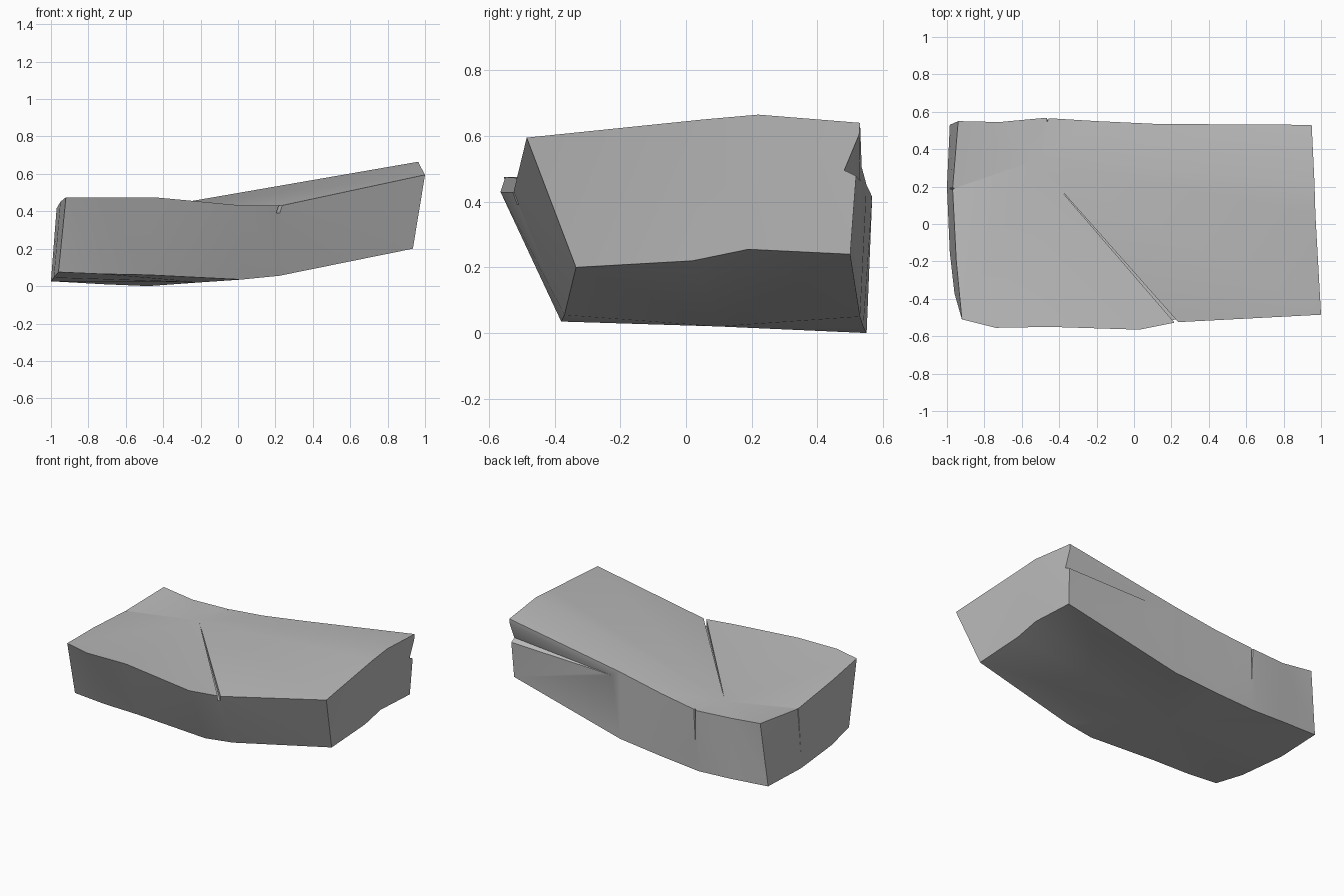
import bpy
import bmesh
from mathutils import Vector

default_cube = bpy.data.objects.get("Cube")
if default_cube:
    bpy.data.objects.remove(default_cube, do_unlink=True)

# Single stone colour
stone = bpy.data.materials.new("grey stone")
stone.use_nodes = True
stone_colour = (0.5, 0.5, 0.5, 1)
stone.diffuse_color = stone_colour
stone.node_tree.nodes["Principled BSDF"].inputs["Base Color"].default_value = stone_colour


def finish_mesh(name, bm):
    """Triangulate, fix normals and link the mesh as a named object."""
    bmesh.ops.triangulate(bm, faces=bm.faces[:])
    bmesh.ops.recalc_face_normals(bm, faces=bm.faces[:])
    mesh = bpy.data.meshes.new(name)
    bm.to_mesh(mesh)
    bm.free()
    mesh.materials.append(stone)
    obj = bpy.data.objects.new(name, mesh)
    bpy.context.collection.objects.link(obj)
    return obj


def build_slab(name, top_points, bottom_points, top_centre, bottom_centre):
    """Two matching outlines joined by walls, each closed by a fan to its centre."""
    bm = bmesh.new()
    top = [bm.verts.new(point) for point in top_points]
    bottom = [bm.verts.new(point) for point in bottom_points]
    top_hub = bm.verts.new(top_centre)
    bottom_hub = bm.verts.new(bottom_centre)
    for i in range(len(top)):
        j = (i + 1) % len(top)
        bm.faces.new((top[i], top[j], top_hub))
        bm.faces.new((bottom[j], bottom[i], bottom_hub))
        bm.faces.new((bottom[i], bottom[j], top[j], top[i]))
    return finish_mesh(name, bm)


def cut_wedge(target, name, tip, base):
    """Cut a tapering crack: a pyramid from the base outline to the tip."""
    bm = bmesh.new()
    tip_vert = bm.verts.new(tip)
    ring = [bm.verts.new(point) for point in base]
    bm.faces.new(ring)
    for i in range(len(ring)):
        bm.faces.new((ring[i], ring[(i + 1) % len(ring)], tip_vert))
    cutter = finish_mesh(name, bm)
    cutter.hide_render = True
    modifier = target.modifiers.new(name, "BOOLEAN")
    modifier.operation = "DIFFERENCE"
    modifier.solver = "EXACT"
    modifier.object = cutter
    bpy.context.view_layer.objects.active = target
    bpy.ops.object.modifier_apply(modifier=modifier.name)
    bpy.data.objects.remove(cutter, do_unlink=True)


# Slab outlines, running along the front, right end, back and left end
front_top = [(-.92, -.51, .475), (-.74, -.555, .475), (-.45, -.55, .475),
             (.03, -.565, .43), (.23, -.525, .43)]
front_bottom = [(-.96, -.37, .075), (-.73, -.38, .065), (-.48, -.38, .06),
                (.02, -.38, .035), (.22, -.37, .055)]
right_top = [(1, -.485, .595), (.97, .05, .65), (.965, .22, .665), (.95, .53, .64)]
right_bottom = [(.935, -.335, .2), (.935, .02, .22), (.935, .19, .255), (.935, .5, .24)]
back_top = [(.12, .535, .505), (-.2, .55, .45), (-.48, .567, .415), (-.72, .545, .42)]
back_bottom = [(.12, .53, .05), (-.2, .54, .02), (-.48, .55, 0), (-.72, .545, .01)]
left_top = [(-.94, .55, .445), (-.97, .19, .415), (-.95, -.2, .45)]
left_bottom = [(-.985, .53, .025), (-1, .2, .025), (-.985, -.15, .045)]

crack_end = Vector((-.53, .34, .406))
slab = build_slab("rock_slab",
                  front_top + right_top + back_top + left_top,
                  front_bottom + right_bottom + back_bottom + left_bottom,
                  crack_end, (-.2, .1, .02))

# Long crack across the top, widening towards the front edge
crack_mouth = Vector((.3, -.61, .39))
across = Vector((.75, .66, 0)) * .009
rise = Vector((0, 0, .2))
cut_wedge(slab, "top_crack", crack_end,
          [crack_mouth - across, crack_mouth + across,
           crack_mouth + across + rise, crack_mouth - across + rise])

# Split layer under the back edge, opening towards the right end
cut_wedge(slab, "back_split", (-.12, .552, .45),
          [(1.05, .54, .655), (1.05, .475, .5), (1.05, .6, .44), (1.05, .6, .655)])

# Narrow upright cracks in the back and left walls
cut_wedge(slab, "back_crack", (-.46, .56, .02),
          [(-.47, .6, .5), (-.435, .6, .5), (-.465, .545, .5)])
cut_wedge(slab, "left_crack", (-1, .19, .05),
          [(-1.02, .17, .5), (-1.02, .205, .5), (-.945, .19, .5)])

# Soft facets with crisp outer edges
for obj in bpy.context.selected_objects:
    obj.select_set(False)
slab.select_set(True)
bpy.context.view_layer.objects.active = slab
bpy.ops.object.shade_smooth_by_angle(angle=.5)
